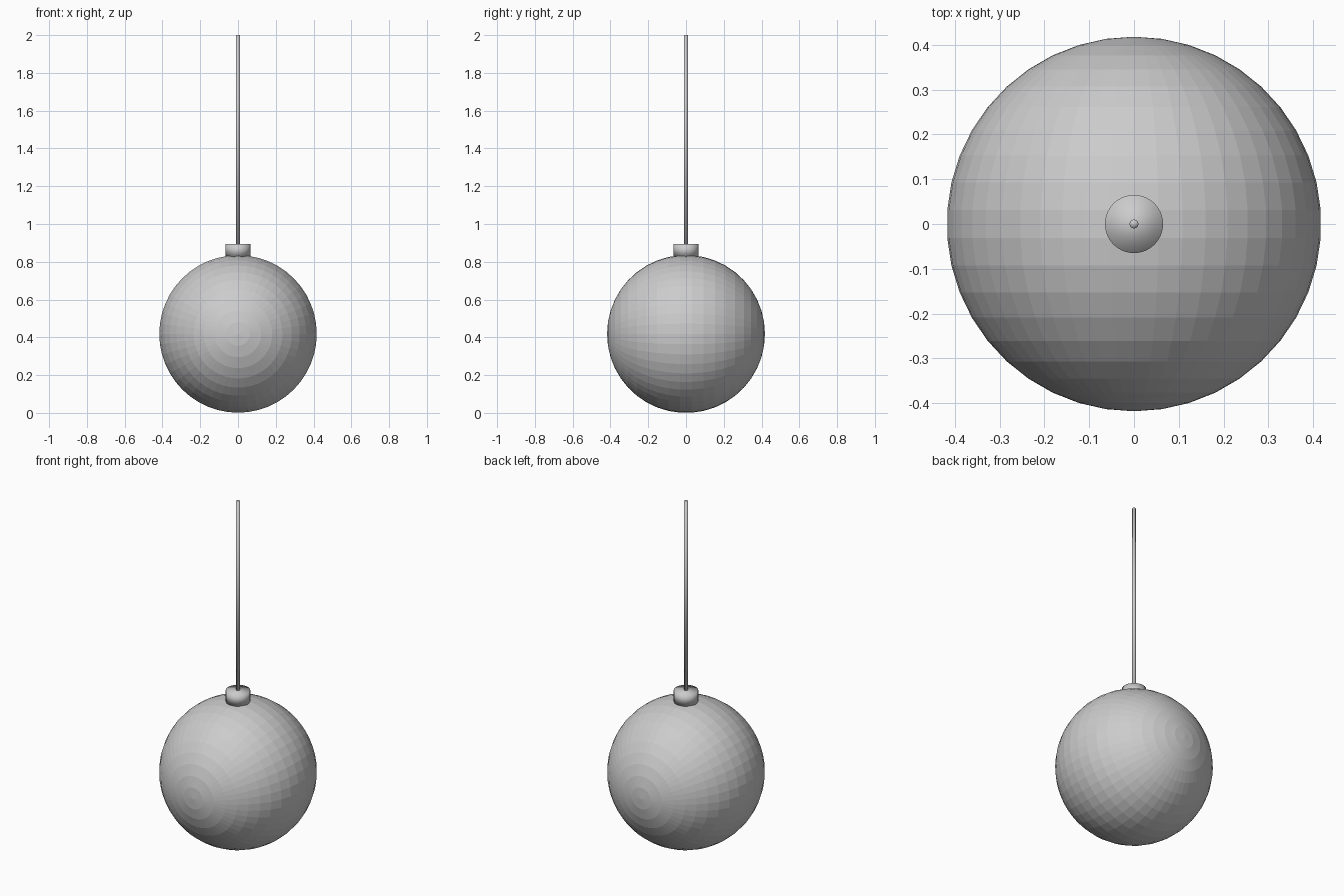
import bpy, math

if "Cube" in bpy.data.objects:
    bpy.data.objects.remove(bpy.data.objects["Cube"])

R = 0.418

# Globe shade: faceted sphere with its poles facing front and back
bpy.ops.mesh.primitive_uv_sphere_add(segments=48, ring_count=21, radius=R,
                                     location=(0, 0, R),
                                     rotation=(math.pi / 2, 0, 0))
bpy.context.object.name = "globe_shade"


def rod(name, radius, z0, z1, sides):
    """Upright smooth-shaded cylinder between two heights."""
    bpy.ops.mesh.primitive_cylinder_add(vertices=sides, radius=radius,
                                        depth=z1 - z0,
                                        location=(0, 0, (z0 + z1) / 2))
    bpy.context.object.name = name
    bpy.ops.object.shade_smooth()


# Collar on top of the globe
rod("collar", 0.065, 0.828, 0.895, 32)

# Hanging stem
rod("stem", 0.01, 0.89, 2.0, 16)
